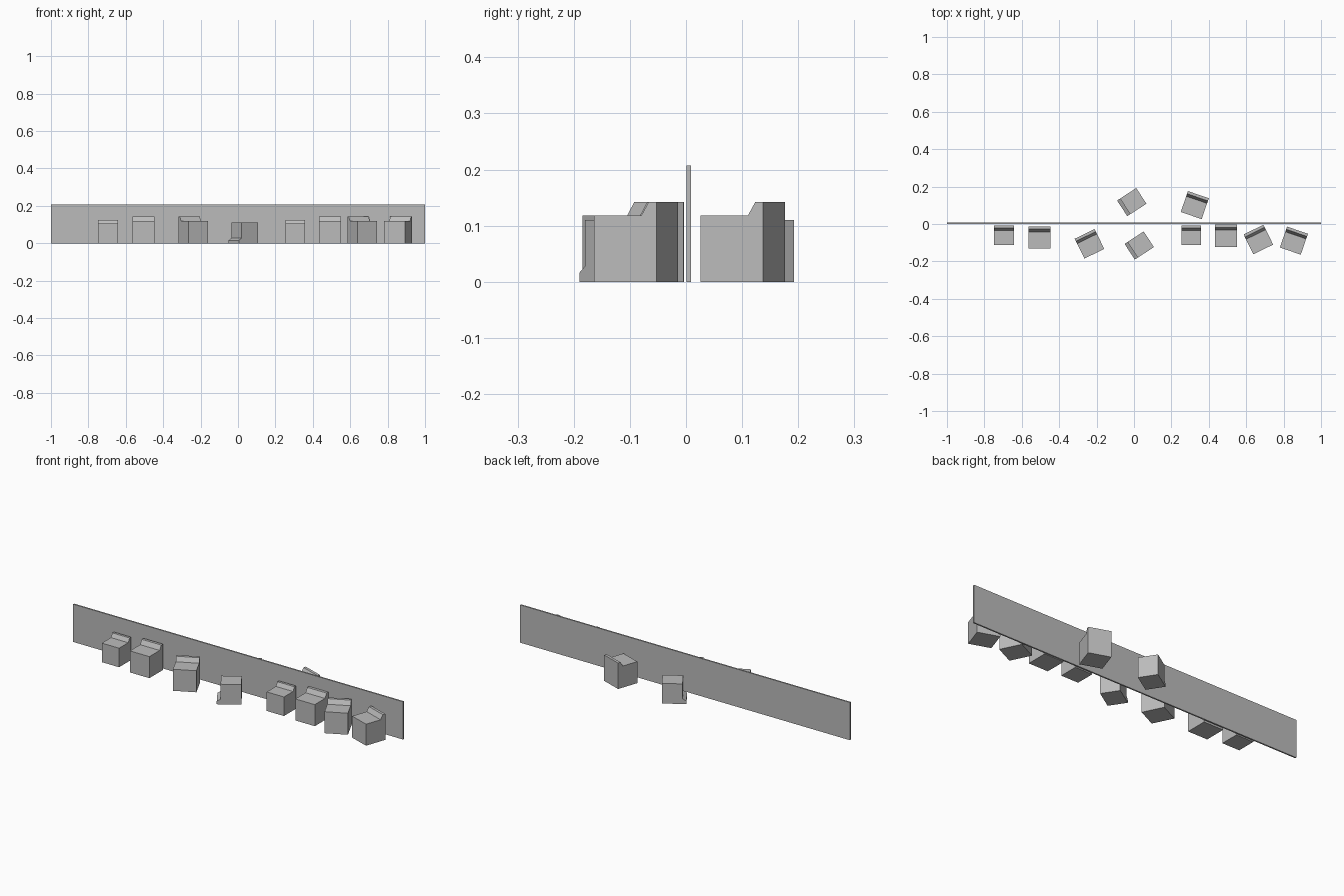
import bpy
import bmesh
from math import radians
from mathutils import Matrix

cube = bpy.data.objects.get("Cube")
if cube:
    bpy.data.objects.remove(cube, do_unlink=True)

grey = bpy.data.materials.new("plain_grey")
grey.use_nodes = True
grey.diffuse_color = (0.5, 0.5, 0.5, 1)
grey.node_tree.nodes["Principled BSDF"].inputs["Base Color"].default_value = (0.5, 0.5, 0.5, 1)


def extrude_profile(name, profile, width, location=(0, 0), turn=0, scale=1):
    """Extrude a (y, z) side profile along x, then place it on the floor."""
    bm = bmesh.new()
    face = bm.faces.new([bm.verts.new((-width / 2, y, z)) for y, z in profile])
    sweep = bmesh.ops.extrude_face_region(bm, geom=[face])
    moved = [v for v in sweep["geom"] if isinstance(v, bmesh.types.BMVert)]
    bmesh.ops.translate(bm, verts=moved, vec=(width, 0, 0))
    bmesh.ops.recalc_face_normals(bm, faces=bm.faces)
    mesh = bpy.data.meshes.new(name)
    bm.to_mesh(mesh)
    bm.free()
    mesh.materials.append(grey)
    obj = bpy.data.objects.new(name, mesh)
    obj.matrix_world = (Matrix.Translation((*location, 0))
                        @ Matrix.Rotation(radians(turn), 4, "Z") @ Matrix.Scale(scale, 4))
    bpy.context.collection.objects.link(obj)
    return obj


# Thin dividing wall
extrude_profile("wall", [(0.001, 0), (0.009, 0), (0.009, 0.207), (0.001, 0.207)], 2)

# Block seats with a low sloped backrest: x, y, turn, scale
seat = [(-0.059, 0), (0.059, 0), (0.059, 0.142), (0.044, 0.142),
        (0.03, 0.118), (-0.059, 0.118)]
seats = [
    (-0.695, -0.06, 0, 0.885),
    (-0.505, -0.072, 0, 1),
    (-0.238, -0.106, 26, 1),
    (0.305, -0.06, 0, 0.885),
    (0.492, -0.063, 0, 1),
    (0.665, -0.083, 26, 1),
    (0.855, -0.089, -19, 1),
    (0.325, 0.101, -19, 1),
]
for i, (x, y, turn, scale) in enumerate(seats, 1):
    extrude_profile(f"block_seat_{i}", seat, 0.118, (x, y), turn, scale)

# Box cabinets with a sloped toe ledge
cabinet = [(-0.061, 0), (0.061, 0), (0.061, 0.11), (-0.042, 0.11),
           (-0.042, 0.028), (-0.061, 0.016)]
for i, spot in enumerate([(0.028, -0.115), (-0.012, 0.117)], 1):
    extrude_profile(f"toe_ledge_cabinet_{i}", cabinet, 0.1, spot, -57)
